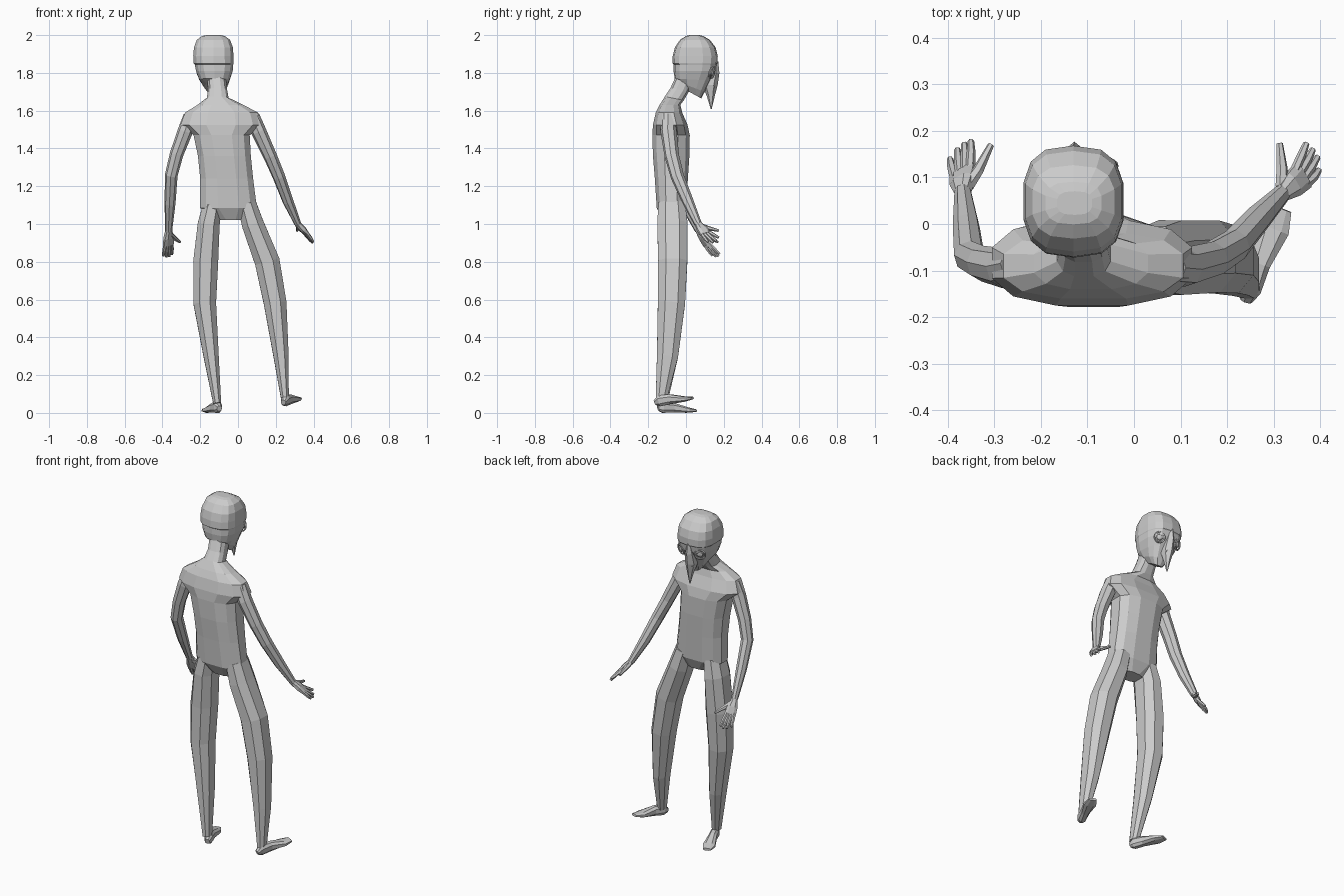
import bpy, bmesh, math
from mathutils import Vector as V


def section(c, u, v, n, p=2.0):
    """Closed superelliptic section, its flats lined up with the axes."""
    pts = []
    k = math.cos(math.pi / n) ** (2 / p)
    for i in range(n):
        a = 2 * math.pi * (i + 0.5) / n
        f = lambda t: math.copysign(abs(t) ** (2 / p), t) / k
        pts.append(c + u * f(math.cos(a)) + v * f(math.sin(a)))
    return pts


def skin(bm, sections):
    rows = [[bm.verts.new(q) for q in s] for s in sections]
    n = len(rows[0])
    for a, b in zip(rows, rows[1:]):
        for i in range(n):
            bm.faces.new((a[i], a[(i + 1) % n], b[(i + 1) % n], b[i]))
    bm.faces.new(rows[0][::-1])
    bm.faces.new(rows[-1])


def tube(bm, pts, radii, side, n=8, p=2.0):
    """Skin along a path; radii are (half width along side, half depth)."""
    pts = [V(q) for q in pts]
    out = []
    for i, c in enumerate(pts):
        t = (pts[min(i + 1, len(pts) - 1)] - pts[max(i - 1, 0)]).normalized()
        u = V(side)
        u = (u - t * u.dot(t)).normalized()
        out.append(section(c, u * radii[i][0], t.cross(u) * radii[i][1], n, p))
    skin(bm, out)


def stack(bm, rows, n=12, p=2.6):
    """Skin through rows of (z, x0, x1, y0, y1, rise from back to front)."""
    out = []
    for z, x0, x1, y0, y1, rise in rows:
        c = V(((x0 + x1) / 2, (y0 + y1) / 2, z))
        out.append(section(c, V(((x1 - x0) / 2, 0, 0)), V((0, (y1 - y0) / 2, rise / 2)), n, p))
    skin(bm, out)


def finish(name, bm):
    bmesh.ops.recalc_face_normals(bm, faces=bm.faces)
    me = bpy.data.meshes.new(name)
    bm.to_mesh(me)
    bm.free()
    ob = bpy.data.objects.new(name, me)
    bpy.context.collection.objects.link(ob)
    return ob


# torso with shoulder caps and neck
bm = bmesh.new()
stack(bm, [
    (1.02, -0.105, 0.03, -0.12, -0.03, 0),
    (1.085, -0.20, 0.10, -0.155, 0.0, 0),
    (1.24, -0.20, 0.08, -0.165, 0.01, 0),
    (1.36, -0.212, 0.068, -0.175, 0.018, 0),
    (1.47, -0.235, 0.062, -0.178, 0.02, 0),
    (1.525, -0.305, 0.125, -0.175, 0.008, 0),
    (1.59, -0.28, 0.105, -0.16, -0.02, 0),
    (1.63, -0.215, 0.03, -0.14, -0.03, 0),
    (1.665, -0.165, -0.05, -0.112, -0.012, -0.02),
    (1.71, -0.158, -0.058, -0.082, 0.015, -0.02),
    (1.78, -0.165, -0.065, -0.055, 0.05, 0),
])
finish("torso", bm)

# head, with a small step along the hairline
bm = bmesh.new()
stack(bm, [
    (1.69, -0.145, -0.085, -0.01, 0.08, -0.05),
    (1.725, -0.175, -0.06, -0.035, 0.098, -0.05),
    (1.765, -0.205, -0.043, -0.058, 0.128, -0.01),
    (1.81, -0.222, -0.028, -0.064, 0.155, 0),
    (1.845, -0.229, -0.025, -0.063, 0.161, 0),
    (1.85, -0.235, -0.023, -0.07, 0.165, 0),
    (1.89, -0.237, -0.024, -0.068, 0.166, 0),
    (1.935, -0.233, -0.027, -0.057, 0.155, 0),
    (1.975, -0.218, -0.042, -0.03, 0.125, 0),
    (1.995, -0.19, -0.07, 0.0, 0.09, 0),
    (2.0, -0.165, -0.09, 0.02, 0.07, 0),
], n=14, p=2.8)
finish("head", bm)

# pointed beak
bm = bmesh.new()
stack(bm, [
    (1.86, -0.137, -0.121, 0.13, 0.168, 0),
    (1.80, -0.15, -0.106, 0.11, 0.172, 0),
    (1.735, -0.155, -0.097, 0.09, 0.162, 0),
    (1.68, -0.138, -0.106, 0.112, 0.15, 0),
    (1.61, -0.122, -0.117, 0.131, 0.136, 0),
], n=6, p=2)
finish("beak", bm)

# round eyes with raised rims, nostrils
for label, s in (("left", -1), ("right", 1)):
    d = V((s * 0.45, 1, -0.25)).normalized()
    c = V((-0.126 + s * 0.062, 0.137, 1.80))
    q = d.to_track_quat('Z', 'Y').to_euler()
    bpy.ops.mesh.primitive_torus_add(location=c, rotation=q, major_radius=0.029,
                                     minor_radius=0.005, major_segments=14, minor_segments=5)
    bpy.context.object.name = label + "_eye_rim"
    bpy.ops.mesh.primitive_uv_sphere_add(location=c, rotation=q, radius=0.018,
                                         segments=12, ring_count=6)
    bpy.context.object.name = label + "_eye"
    bpy.context.object.scale = (1, 1, 0.5)
    bpy.ops.mesh.primitive_uv_sphere_add(location=(-0.126 + s * 0.02, 0.145, 1.725),
                                         radius=0.008, segments=8, ring_count=5)
    bpy.context.object.name = label + "_nostril"

# legs
LEG_R = [(0.05, 0.07), (0.058, 0.08), (0.066, 0.077), (0.06, 0.072), (0.04, 0.056), (0.021, 0.03)]
LEGS = {
    "left": [(-0.135, -0.075, 1.10), (-0.155, -0.072, 1.0), (-0.171, -0.07, 0.80),
             (-0.176, -0.077, 0.58), (-0.142, -0.098, 0.30), (-0.11, -0.13, 0.05)],
    "right": [(0.045, -0.075, 1.11), (0.078, -0.072, 1.0), (0.155, -0.07, 0.80),
              (0.197, -0.077, 0.58), (0.228, -0.098, 0.30), (0.248, -0.13, 0.08)],
}
for label, pts in LEGS.items():
    bm = bmesh.new()
    tube(bm, pts, LEG_R, (1, 0, 0), 8, 2.3)
    finish(label + "_leg", bm)

# feet turned outwards
FOOT_R = [(0.013, 0.014), (0.022, 0.03), (0.022, 0.026), (0.034, 0.014), (0.022, 0.007)]
FEET = {"left": ((-0.098, -0.147, 0.024), (-0.172, 0.05, 0.012)),
        "right": ((0.24, -0.163, 0.055), (0.317, 0.033, 0.078))}
for label, (heel, toe) in FEET.items():
    bm = bmesh.new()
    path = [V(heel).lerp(V(toe), t) + V((0, 0, h))
            for t, h in ((0, 0), (0.12, 0.008), (0.4, 0.008), (0.78, 0.0), (1, 0))]
    tube(bm, path, FOOT_R, (1, 0.4, 0), 8, 2.5)
    finish(label + "_foot", bm)

# arms
ARM_R = [(0.036, 0.04), (0.037, 0.04), (0.033, 0.036), (0.031, 0.033), (0.027, 0.028), (0.017, 0.019)]
ARMS = {
    "left": [(-0.25, -0.09, 1.57), (-0.28, -0.095, 1.49), (-0.325, -0.085, 1.37),
             (-0.353, -0.07, 1.26), (-0.36, -0.005, 1.11), (-0.367, 0.068, 0.965)],
    "right": [(0.075, -0.09, 1.57), (0.11, -0.092, 1.49), (0.17, -0.075, 1.36),
              (0.217, -0.045, 1.25), (0.265, 0.01, 1.12), (0.317, 0.064, 1.0)],
}
for label, pts in ARMS.items():
    bm = bmesh.new()
    tube(bm, pts, ARM_R, (1, 0.3, 0), 8)
    finish(label + "_arm", bm)

# hands: palm, four fingers between index and little knuckle, thumb
HANDS = {
    "left": dict(index=(-0.349, 0.125, 0.892), little=(-0.387, 0.10, 0.885),
                 tips=[(-0.35, 0.178, 0.84), (-0.364, 0.172, 0.828),
                       (-0.379, 0.16, 0.827), (-0.395, 0.14, 0.832)],
                 thumb=[(-0.358, 0.08, 0.945), (-0.335, 0.115, 0.925), (-0.307, 0.17, 0.905)]),
    "right": dict(index=(0.35, 0.123, 0.955), little=(0.376, 0.086, 0.94),
                  tips=[(0.37, 0.173, 0.928), (0.384, 0.16, 0.91),
                        (0.394, 0.144, 0.902), (0.397, 0.116, 0.905)],
                  thumb=[(0.318, 0.08, 0.99), (0.318, 0.12, 0.977), (0.313, 0.173, 0.965)]),
}
for label, h in HANDS.items():
    bm = bmesh.new()
    wrist, a, b = V(ARMS[label][-1]), V(h["index"]), V(h["little"])
    side, mid = a - b, (a + b) / 2
    tube(bm, [wrist, wrist.lerp(mid, 0.5), mid], [(0.017, 0.016), (0.028, 0.017), (0.031, 0.01)],
         side, 8, 2.5)
    for i, tip in enumerate(h["tips"]):
        root = a.lerp(b, i / 3)
        tube(bm, [root.lerp(wrist, 0.15), root.lerp(V(tip), 0.5), tip],
             [(0.009, 0.009), (0.0085, 0.0085), (0.006, 0.006)], side, 6)
    tube(bm, h["thumb"], [(0.013, 0.012), (0.011, 0.01), (0.006, 0.006)], side, 6)
    finish(label + "_hand", bm)
